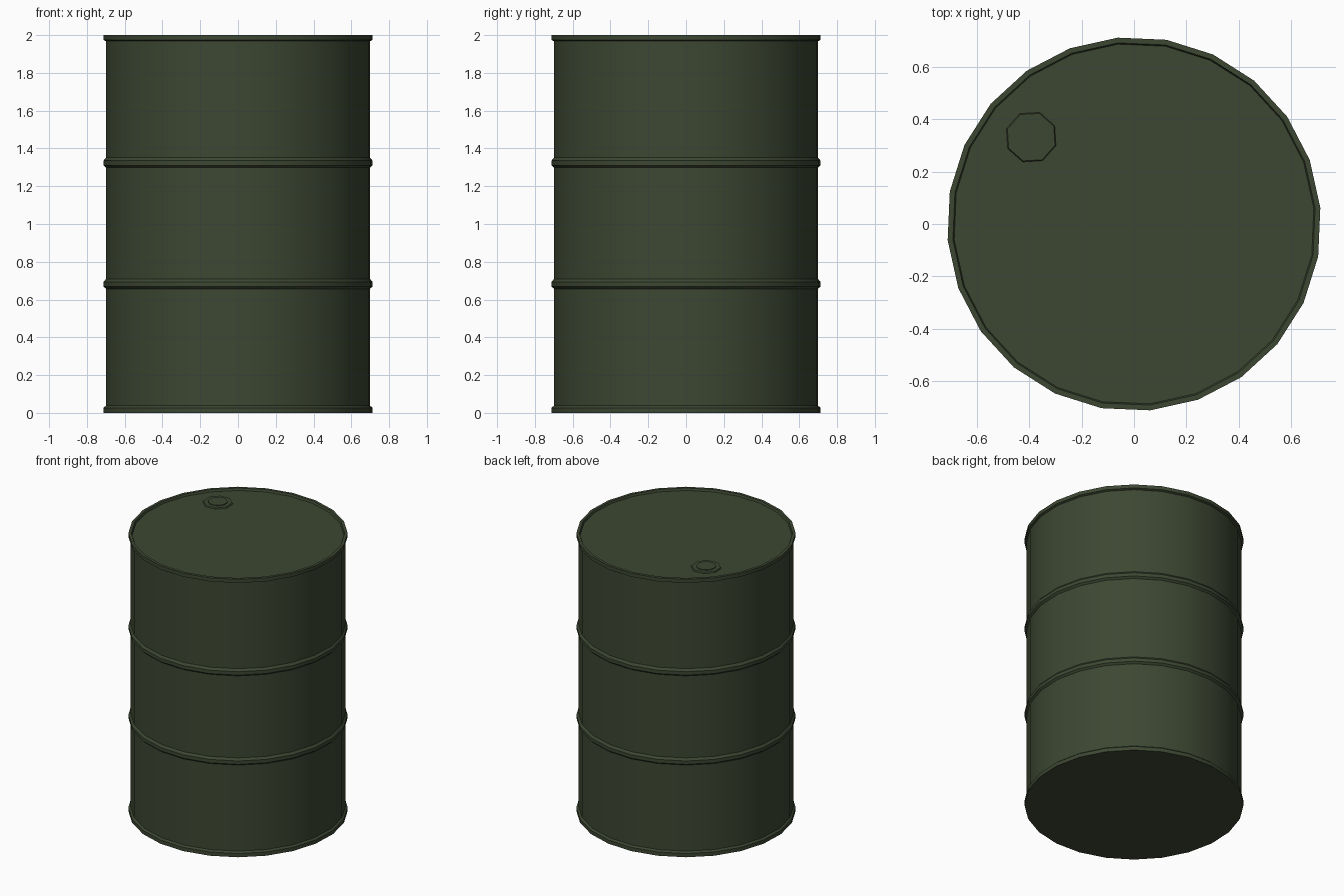
import bpy
import bmesh
from math import cos, sin, radians, tau

cube = bpy.data.objects.get("Cube")
if cube:
    bpy.data.objects.remove(cube, do_unlink=True)

paint = bpy.data.materials.new("olive_green_paint")
paint.use_nodes = True
olive = (0.046, 0.063, 0.032, 1)
paint.diffuse_color = olive
bsdf = paint.node_tree.nodes["Principled BSDF"]
bsdf.inputs["Base Color"].default_value = olive
bsdf.inputs["Roughness"].default_value = 0.6


def lathe(name, profile, sides, turn, centre=(0, 0), cap_bottom=True):
    """Revolve (radius, height) points from bottom to top and cap the ends."""
    bm = bmesh.new()
    rings = []
    for r, z in profile:
        angles = [radians(turn) + tau * i / sides for i in range(sides)]
        rings.append([bm.verts.new((r * cos(a), r * sin(a), z)) for a in angles])
    for low, high in zip(rings, rings[1:]):
        for i in range(sides):
            j = (i + 1) % sides
            bm.faces.new((low[i], low[j], high[j], high[i]))
    if cap_bottom:
        bm.faces.new(rings[0][::-1])
    bm.faces.new(rings[-1])
    mesh = bpy.data.meshes.new(name)
    bm.to_mesh(mesh)
    bm.free()
    mesh.materials.append(paint)
    obj = bpy.data.objects.new(name, mesh)
    obj.location = (*centre, 0)
    bpy.context.collection.objects.link(obj)
    bpy.ops.object.select_all(action="DESELECT")
    obj.select_set(True)
    bpy.context.view_layer.objects.active = obj
    bpy.ops.object.shade_smooth_by_angle(angle=radians(30))
    return obj


WALL, RIM, LID = 0.702, 0.715, 1.985


def rib(z):
    """Rolled hoop swelling out of the wall around height z."""
    return [(WALL, z - 0.026), (RIM, z - 0.014), (RIM, z + 0.010), (WALL, z + 0.026)]


# Drum shell: bottom chime, two hoops, top chime and recessed lid
shell = [(RIM, 0), (RIM, 0.027), (WALL, 0.038)]
shell += rib(0.683) + rib(1.325)
shell += [(WALL, 1.968), (RIM, 1.974), (RIM, 2), (0.695, 2), (0.69, LID)]
lathe("drum_shell", shell, 24, 5)

# Filler bung: octagonal flange with a round plug
BUNG = (-0.393, 0.332)
lathe("bung_flange", [(0.1, LID), (0.096, LID + 0.008)], 8, 26, BUNG, False)
lathe("bung_plug", [(0.063, LID + 0.008), (0.063, LID + 0.013)], 24, 0, BUNG, False)
